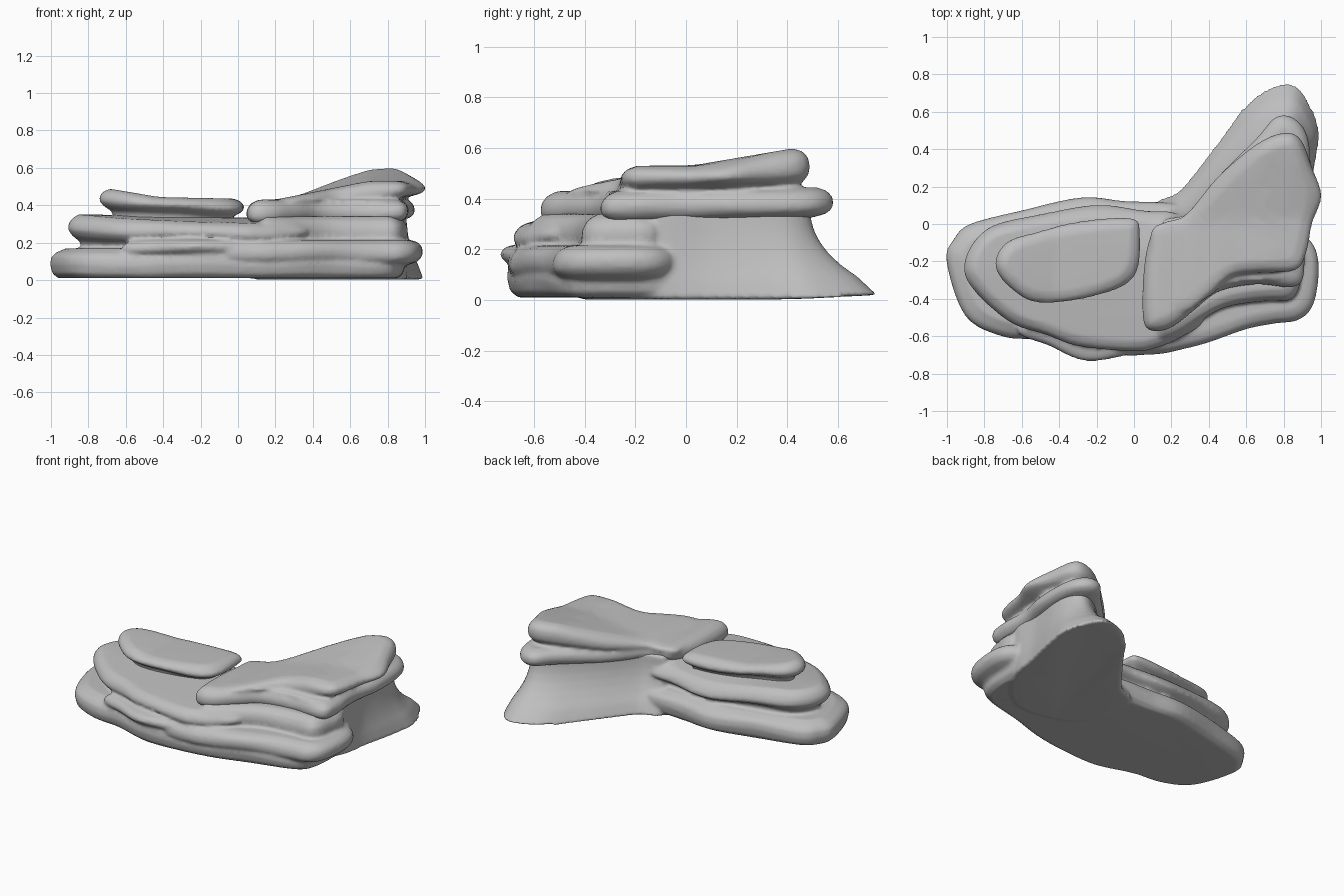
import bpy, bmesh
from math import sin
from mathutils import Vector

cube = bpy.data.objects.get("Cube")
if cube:
    bpy.data.objects.remove(cube)

stone = bpy.data.materials.new("grey stone")
stone.use_nodes = True
GREY = (0.52, 0.52, 0.52, 1)
stone.diffuse_color = GREY
stone.node_tree.nodes["Principled BSDF"].inputs["Base Color"].default_value = GREY


def smooth_outline(points, steps=5):
    """Closed Catmull-Rom curve through the points, counter-clockwise."""
    p = [Vector(q) for q in points]
    n = len(p)
    if sum(p[i - 1].cross(p[i]) for i in range(n)) < 0:
        p.reverse()
    out = []
    for i in range(n):
        a, b, c, d = (p[(i + k) % n] for k in (-1, 0, 1, 2))
        for s in range(steps):
            t = s / steps
            out.append(0.5 * (2 * b + (c - a) * t + (2 * a - 5 * b + 4 * c - d) * t ** 2
                              + (3 * b - a - 3 * c + d) * t ** 3))
    return out


def inset(outline, amount):
    """Move the outline inward in small relaxed steps."""
    n, ring = len(outline), list(outline)
    for _ in range(4):
        moved = []
        for i in range(n):
            a, b, c = ring[i - 1], ring[i], ring[(i + 1) % n]
            d = (c - a).normalized()
            moved.append(b + Vector((-d.y, d.x)) * amount / 4)
        if amount > 0.015:
            moved = [moved[i] * 0.6 + (moved[i - 1] + moved[(i + 1) % n]) * 0.2 for i in range(n)]
        ring = moved
    return ring


def loft(name, rings, top=None):
    """Bridge rings of 3D points, cap both ends, let the cap follow top(x, y)."""
    bm = bmesh.new()
    loops = [[bm.verts.new(v) for v in r] for r in rings]
    n = len(loops[0])
    for lo, hi in zip(loops, loops[1:]):
        for i in range(n):
            j = (i + 1) % n
            bm.faces.new((lo[i], lo[j], hi[j], hi[i]))
    bm.faces.new(loops[0][::-1])
    cap = bm.faces.new(loops[-1])
    if top:
        tris = bmesh.ops.triangulate(bm, faces=[cap])["faces"]
        inner = {e for f in tris for e in f.edges
                 if all(len(g.verts) == 3 for g in e.link_faces)}
        made = bmesh.ops.subdivide_edges(bm, edges=list(inner), cuts=3, use_grid_fill=True)
        for v in made["geom_inner"]:
            if isinstance(v, bmesh.types.BMVert):
                v.co.z = top(v.co.x, v.co.y)
    bmesh.ops.recalc_face_normals(bm, faces=bm.faces)
    mesh = bpy.data.meshes.new(name)
    bm.to_mesh(mesh)
    bm.free()
    mesh.materials.append(stone)
    obj = bpy.data.objects.new(name, mesh)
    bpy.context.collection.objects.link(obj)
    return obj


# Slab edges: (inward offset, share of the height)
WORN = ((0.08, 0), (0.025, 0.12), (0.004, 0.3), (0, 0.5), (0.006, 0.7), (0.025, 0.88), (0.065, 1))
FOOTED = ((0.04, 0), (0.012, 0.15), (0, 0.45), (0.006, 0.7), (0.025, 0.85), (0.08, 1))
UNDERCUT = ((0.075, 0), (0.065, 0.35), (0.02, 0.5), (0, 0.64), (0.004, 0.78), (0.02, 0.91), (0.055, 1))
GROWTH = 0.003  # makes up for the weathering below


def slab(name, points, bottom, top, profile=WORN):
    outline = smooth_outline(points)
    rings = []
    for off, t in profile:
        ring = []
        for p in inset(outline, off - GROWTH):
            lo, hi = bottom(p.x, p.y), top(p.x, p.y)
            wobble = 0.008 * sin(9 * p.x + 4 * p.y) * t * (1 - t) * 4
            ring.append((p.x, p.y, lo + (hi - lo) * t + wobble))
        rings.append(ring)
    return loft(name, rings, top)


def weather(name, *layers):
    """Fuse layers into one worn rock."""
    bpy.ops.object.select_all(action="DESELECT")
    for layer in layers:
        layer.select_set(True)
    rock = layers[0]
    bpy.context.view_layer.objects.active = rock
    if len(layers) > 1:
        bpy.ops.object.join()
    rock.name = name
    fuse = rock.modifiers.new("fuse", "REMESH")
    fuse.mode = "VOXEL"
    fuse.voxel_size = 0.012
    fuse.use_smooth_shade = True
    wear = rock.modifiers.new("wear", "SMOOTH")
    wear.factor = 0.5
    wear.iterations = 4
    thin = rock.modifiers.new("thin", "DECIMATE")
    thin.ratio = 0.3


# Broad ground layer, drawn in under the right end
base = slab(
    "base_slab",
    [(-1, -.2), (-.96, -.08), (-.87, 0), (-.6, .07), (-.28, .14), (-.05, .12), (.2, .11),
     (.55, .06), (.85, -.02), (.89, -.2), (.87, -.4), (.78, -.5), (.5, -.58), (.27, -.65),
     (0, -.69), (-.25, -.7), (-.5, -.62), (-.7, -.6), (-.9, -.49)],
    lambda x, y: 0.01, lambda x, y: 0.17 - 0.02 * max(0, x), FOOTED)

# Flared foot under the rear wing
foot_low = [(.86, -.15), (.92, .1), (.975, .35), (.985, .53), (.865, .745), (.65, .69), (.47, .47),
            (.25, .19), (.1, .08), (.2, -.3), (.6, -.4)]
foot_high = [(.86, -.15), (.88, .1), (.9, .3), (.88, .43), (.81, .49), (.7, .44), (.52, .28),
             (.3, .06), (.15, 0), (.2, -.25), (.6, -.25)]
low, high = smooth_outline(foot_low), smooth_outline(foot_high)
foot_rings = []
for k in range(8):
    t = k / 7
    ring = [a.lerp(b, 1 - (1 - t) ** 2.2) for a, b in zip(low, high)]
    foot_rings.append([(p.x, p.y, 0.002 + 0.03 * (k > 0) + 0.338 * t
                        + 0.06 * max(0, p.y - 0.45) * (1 - t)) for p in ring])
foot = loft("wing_foot", foot_rings)

# Front ledges
front_ledge = slab(
    "front_ledge",
    [(-.62, -.56), (-.45, -.65), (-.25, -.73), (0, -.69), (.2, -.64), (.4, -.5), (0, -.3), (-.4, -.35)],
    lambda x, y: 0.13, lambda x, y: 0.22)
lower_ledge = slab(
    "lower_right_ledge",
    [(-.1, -.66), (.1, -.695), (.27, -.665), (.4, -.63), (.6, -.56), (.75, -.53), (.88, -.51),
     (.96, -.42), (.985, -.22), (.94, -.09), (.8, -.02), (.5, 0), (.1, -.3)],
    lambda x, y: 0.08, lambda x, y: 0.215)
middle_ledge = slab(
    "middle_right_ledge",
    [(.1, -.6), (.24, -.59), (.36, -.51), (.5, -.44), (.7, -.41), (.84, -.4), (.89, -.29),
     (.87, -.1), (.5, 0), (.1, -.2)],
    lambda x, y: 0.17, lambda x, y: 0.34)

# Left middle layer
middle_slab = slab(
    "middle_left_slab",
    [(-.905, -.26), (-.87, -.12), (-.75, -.01), (-.5, .05), (-.2, .1), (.05, .07), (.25, .04),
     (.4, -.2), (.38, -.5), (.24, -.61), (.12, -.66), (0, -.68), (-.3, -.65), (-.47, -.59),
     (-.65, -.53), (-.82, -.39)],
    lambda x, y: 0.13,
    lambda x, y: 0.335 - 0.02 * x - 0.08 * max(0, -y - 0.25) - 0.4 * max(0, y + 0.03), UNDERCUT)
weather("rock_body", base, foot, front_ledge, lower_ledge, middle_ledge, middle_slab)

# Left cap
weather("top_left_slab", slab(
    "left_cap",
    [(-.74, -.22), (-.68, -.1), (-.5, -.04), (-.3, .01), (-.02, .03), (.03, -.05), (0, -.28),
     (-.2, -.38), (-.5, -.42), (-.66, -.34)],
    lambda x, y: 0.29 - 0.03 * x, lambda x, y: 0.435 - 0.02 * x + 0.15 * max(0, -x - 0.42), UNDERCUT))

# Right stack, spreading back into the wing
middle_wing = slab(
    "middle_wing_slab",
    [(.05, -.5), (.1, -.57), (.2, -.55), (.32, -.46), (.45, -.36), (.65, -.32), (.87, -.33),
     (.91, -.2), (.9, 0), (.94, .2), (.93, .45), (.86, .56), (.76, .57), (.66, .46), (.46, .26),
     (.27, .04), (.12, -.02), (.06, -.2)],
    lambda x, y: 0.31 + 0.03 * y, lambda x, y: 0.43 + 0.03 * max(0, y))
upper_wing = slab(
    "upper_wing_slab",
    [(.09, -.06), (.17, .01), (.28, .05), (.45, .25), (.65, .42), (.8, .485), (.89, .45), (.95, .3),
     (1, .15), (.95, 0), (.92, -.15), (.86, -.245), (.65, -.26), (.52, -.28), (.4, -.38),
     (.28, -.47), (.18, -.47), (.1, -.38)],
    lambda x, y: 0.35 + 0.1 * x + 0.03 * y,
    lambda x, y: (0.43 + 0.2 * min(0.5, max(0, x - 0.2)) + 0.17 * max(0, y - 0.02)
                  - 0.2 * max(0, x - 0.88)))
weather("wing_slabs", middle_wing, upper_wing)
